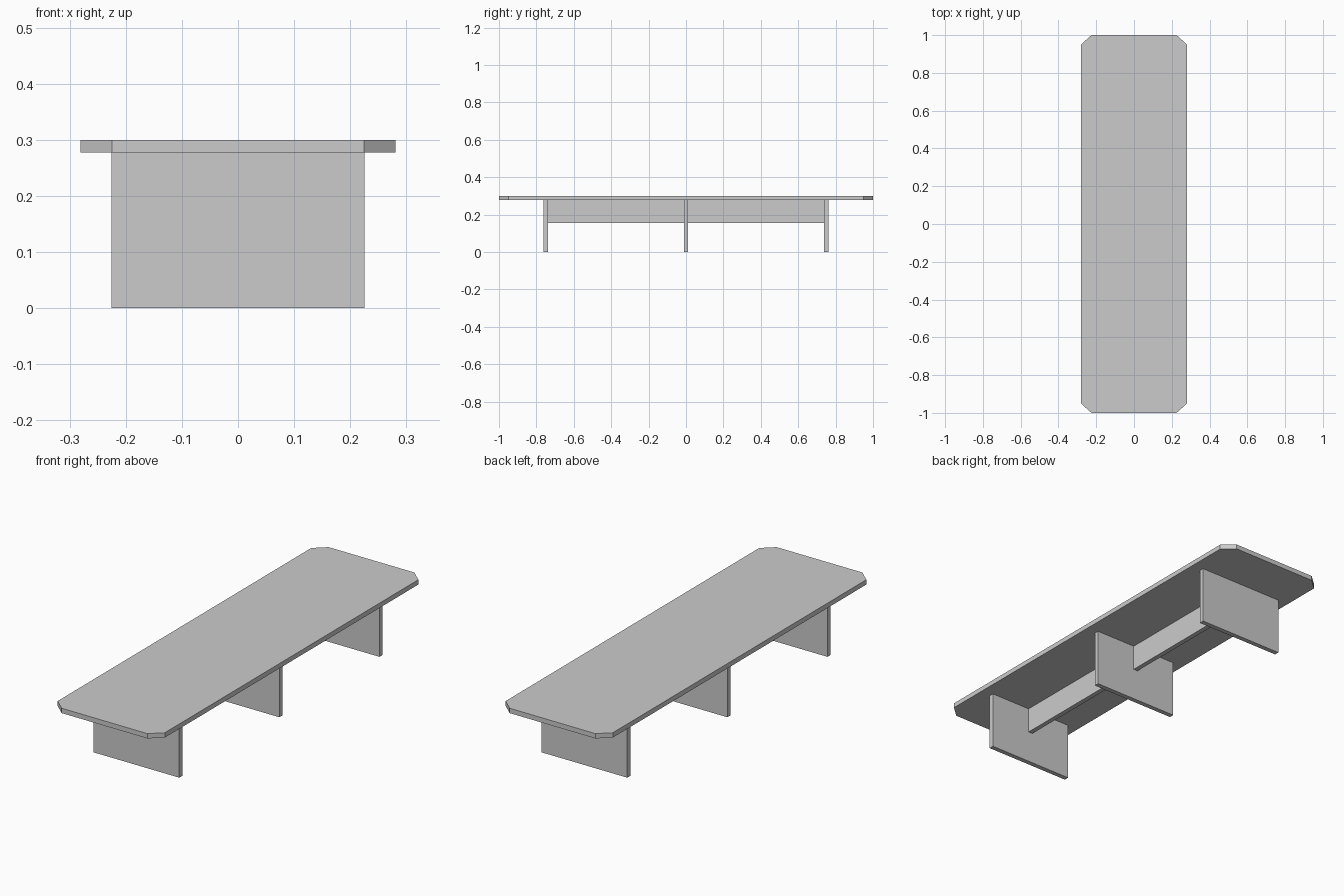
import bpy, bmesh

if "Cube" in bpy.data.objects:
    bpy.data.objects.remove(bpy.data.objects["Cube"])

TOP_Z, THICK = 0.30, 0.023
UNDER = TOP_Z - THICK
LEG_Y = 0.75


def prism(name, outline, z0, z1):
    """Extrude a flat xy outline from z0 up to z1."""
    bm = bmesh.new()
    face = bm.faces.new([bm.verts.new((x, y, z0)) for x, y in outline])
    res = bmesh.ops.extrude_face_region(bm, geom=[face])
    verts = [v for v in res["geom"] if isinstance(v, bmesh.types.BMVert)]
    bmesh.ops.translate(bm, verts=verts, vec=(0, 0, z1 - z0))
    bmesh.ops.recalc_face_normals(bm, faces=bm.faces)
    mesh = bpy.data.meshes.new(name)
    bm.to_mesh(mesh)
    bm.free()
    obj = bpy.data.objects.new(name, mesh)
    bpy.context.collection.objects.link(obj)
    return obj


def board(name, x0, x1, y0, y1, z0, z1):
    return prism(name, [(x0, y0), (x1, y0), (x1, y1), (x0, y1)], z0, z1)


# Table top with clipped corners
hx, hy, cx, cy = 0.281, 1.0, 0.056, 0.05
outline = [(-hx + cx, -hy), (hx - cx, -hy), (hx, -hy + cy), (hx, hy - cy),
           (hx - cx, hy), (-hx + cx, hy), (-hx, hy - cy), (-hx, -hy + cy)]
prism("table_top", outline, UNDER, TOP_Z)

# Three panel legs
h = THICK / 2
for name, y in (("front_leg", -LEG_Y), ("middle_leg", 0), ("back_leg", LEG_Y)):
    board(name, -0.225, 0.225, y - h, y + h, 0, UNDER)

# Stretcher rails between the legs
for name, y0, y1 in (("front_rail", -LEG_Y + h, -h), ("back_rail", h, LEG_Y - h)):
    board(name, -h, h, y0, y1, 0.155, UNDER)
